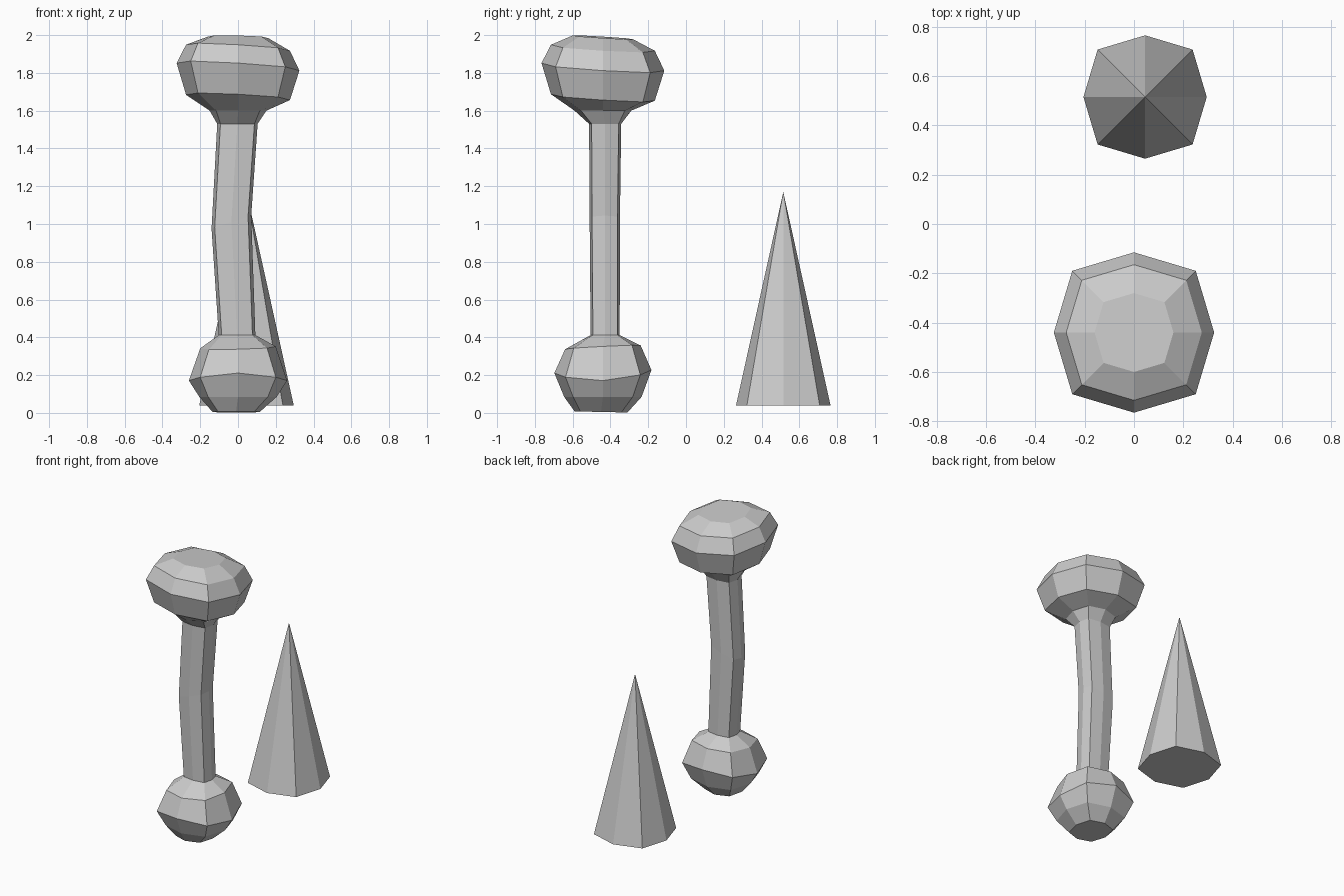
import bpy, bmesh
from math import cos, sin, pi, sqrt

if "Cube" in bpy.data.objects:
    bpy.data.objects.remove(bpy.data.objects["Cube"])


def ring(cx, cy, rx, ry, z, tx=0.0, ty=0.0, saddle=0.0, diag=0.77):
    """Eight-point ring: diagonals at a fraction of the radii, with tilt and saddle."""
    pts = []
    for i in range(8):
        a = i * pi / 4
        k = 1.0 if i % 2 == 0 else diag * sqrt(2)
        ux, uy = cos(a) * k, sin(a) * k
        pts.append((cx + rx * ux, cy + ry * uy,
                    z + tx * ux + ty * uy + saddle * cos(2 * a)))
    return pts


def loft(name, rings, apex=None):
    bm = bmesh.new()
    loops = [[bm.verts.new(p) for p in r] for r in rings]
    for a, b in zip(loops, loops[1:]):
        for i in range(8):
            j = (i + 1) % 8
            bm.faces.new((a[i], a[j], b[j], b[i]))
    bm.faces.new(loops[0][::-1])
    if apex:
        tip = bm.verts.new(apex)
        for i in range(8):
            bm.faces.new((loops[-1][i], loops[-1][(i + 1) % 8], tip))
    else:
        bm.faces.new(loops[-1])
    bmesh.ops.recalc_face_normals(bm, faces=bm.faces)
    mesh = bpy.data.meshes.new(name)
    bm.to_mesh(mesh)
    bm.free()
    obj = bpy.data.objects.new(name, mesh)
    bpy.context.collection.objects.link(obj)
    return obj


Y = -0.44  # depth of the dumbbell axis

# Dumbbell: lower knob, bent shaft and larger tilted upper knob in one skin
loft("dumbbell", [
    ring(-0.01, Y - 0.01, 0.125, 0.14, 0.005, ty=-0.003),
    ring(0.0, Y, 0.205, 0.205, 0.085),
    ring(0.0, Y, 0.26, 0.257, 0.195, ty=0.008, saddle=-0.024),
    ring(0.0, Y, 0.20, 0.20, 0.347, tx=0.005, ty=0.01),
    ring(-0.005, Y + 0.012, 0.097, 0.077, 0.412, diag=0.84),
    ring(-0.035, Y + 0.01, 0.105, 0.08, 1.01, tx=0.035, diag=0.84),
    ring(-0.003, Y + 0.012, 0.107, 0.085, 1.53, diag=0.84),
    ring(0.0, Y, 0.15, 0.15, 1.60),
    ring(0.0, Y, 0.275, 0.275, 1.67, tx=-0.014, ty=-0.017),
    ring(0.0, Y, 0.325, 0.325, 1.832, tx=-0.02, ty=-0.02),
    ring(0.0, Y, 0.275, 0.275, 1.933, tx=-0.016, ty=-0.016),
    ring(0.0, Y, 0.16, 0.16, 1.988, tx=-0.004, ty=-0.01),
])

# Eight-sided cone behind it
loft("cone", [ring(0.045, 0.515, 0.25, 0.25, 0.04)], apex=(0.045, 0.515, 1.17))
